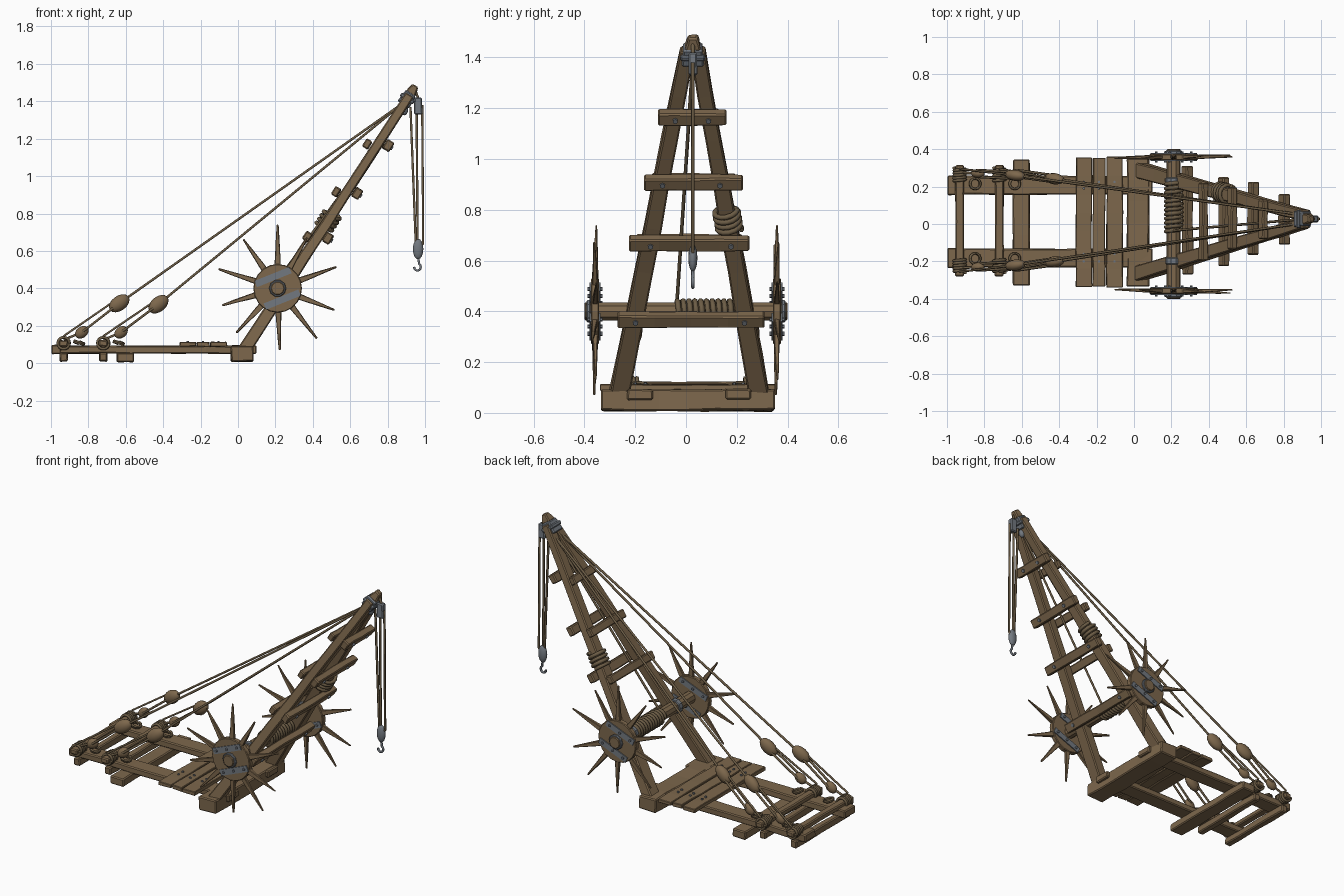
import bpy, bmesh, math, random
from mathutils import Vector, Matrix

if "Cube" in bpy.data.objects:
    bpy.data.objects.remove(bpy.data.objects["Cube"])

rng = random.Random(4)
V = Vector


def material(name, rgb):
    m = bpy.data.materials.new(name)
    m.diffuse_color = (*rgb, 1)
    m.use_nodes = True
    m.node_tree.nodes["Principled BSDF"].inputs["Base Color"].default_value = m.diffuse_color
    return m


WOOD = material("weathered_wood", (0.205, 0.137, 0.073))
ROPE = material("hemp_rope", (0.15, 0.108, 0.06))
IRON = material("grey_iron", (0.17, 0.19, 0.215))


def finish(name, bm, mat, bevel=0, smooth=False):
    bmesh.ops.recalc_face_normals(bm, faces=bm.faces)
    for f in bm.faces:
        f.smooth = smooth
    me = bpy.data.meshes.new(name)
    bm.to_mesh(me)
    bm.free()
    me.materials.append(mat)
    ob = bpy.data.objects.new(name, me)
    bpy.context.collection.objects.link(ob)
    if bevel:
        mod = ob.modifiers.new("worn_edges", 'BEVEL')
        mod.width, mod.segments = bevel, 1
        mod.limit_method, mod.angle_limit = 'ANGLE', math.radians(50)
    return ob


def loft(name, a, b, outline, mat, up, taper, n, jitter, bevel):
    """Sweep a 2D outline from a to b, with slightly uneven hewn sections."""
    a, b = V(a), V(b)
    d = (b - a).normalized()
    s = d.cross(V(up)).normalized()
    u = s.cross(d)
    bm, rings = bmesh.new(), []
    for i in range(n + 1):
        t = i / n
        k = 1 + (taper - 1) * t
        c = a.lerp(b, t)
        rings.append([bm.verts.new(c + s * (x * k + rng.uniform(-jitter, jitter))
                                   + u * (y * k + rng.uniform(-jitter, jitter)))
                      for x, y in outline])
    m = len(outline)
    for r, q in zip(rings, rings[1:]):
        for i in range(m):
            bm.faces.new((r[i], r[(i + 1) % m], q[(i + 1) % m], q[i]))
    bm.faces.new(rings[0])
    bm.faces.new(rings[-1])
    return finish(name, bm, mat, bevel)


def beam(name, a, b, w, h, mat=WOOD, up=(0, 0, 1), taper=1, n=4, jitter=0.0025, bevel=0.006):
    box = [(-w / 2, -h / 2), (w / 2, -h / 2), (w / 2, h / 2), (-w / 2, h / 2)]
    return loft(name, a, b, box, mat, up, taper, n, jitter, bevel)


def rod(name, a, b, r, mat=WOOD, up=(0, 0, 1), sides=12, bevel=0.004):
    ring = [(r * math.cos(math.tau * i / sides), r * math.sin(math.tau * i / sides))
            for i in range(sides)]
    return loft(name, a, b, ring, mat, up, 1, 1, 0, bevel)


def rope(name, pts, r=0.007, mat=ROPE):
    cu = bpy.data.curves.new(name, 'CURVE')
    cu.dimensions, cu.bevel_depth, cu.bevel_resolution, cu.use_fill_caps = '3D', r, 1, True
    sp = cu.splines.new('POLY')
    sp.points.add(len(pts) - 1)
    for p, co in zip(sp.points, pts):
        p.co = (*co, 1)
    tmp = bpy.data.objects.new(name, cu)
    me = bpy.data.meshes.new_from_object(tmp)
    bpy.data.objects.remove(tmp)
    me.materials.clear()
    me.materials.append(mat)
    for f in me.polygons:
        f.use_smooth = True
    ob = bpy.data.objects.new(name, me)
    bpy.context.collection.objects.link(ob)


def coil(name, a, b, radius, turns, r=0.008):
    a, b = V(a), V(b)
    rot = (b - a).to_track_quat('Z', 'Y')
    n = turns * 14
    rope(name, [a.lerp(b, i / n) + rot @ V((radius * math.cos(math.tau * i / 14),
         radius * math.sin(math.tau * i / 14), 0)) for i in range(n + 1)], r)


def pulley(name, c, along, size, mat=WOOD):
    bm = bmesh.new()
    rot = V(along).to_track_quat('Z', 'Y').to_matrix().to_4x4()
    bmesh.ops.create_uvsphere(bm, u_segments=12, v_segments=8, radius=1,
                              matrix=Matrix.Translation(c) @ rot @ Matrix.Diagonal((*size, 1)))
    finish(name, bm, mat, smooth=True)


def bolt(p, n, r=0.011):
    n = V(n).normalized()
    rod("bolt", V(p) - n * 0.004, V(p) + n * 0.007, r, IRON,
        (1, 0, 0) if abs(n.x) < 0.5 else (0, 1, 0), 6, 0)


# Sloping A-frame: leg position at height z, and its forward normal
N = V((0.838, 0, -0.546))


def leg(side, z):
    t = (z - 0.05) / 1.37
    y0, y1 = (0.292, 0.047) if side > 0 else (-0.267, 0.003)
    return V((0.02 + 0.89 * t, y0 + (y1 - y0) * t, z))


for s in (-1, 1):
    beam("a_frame_leg", leg(s, 0.05), leg(s, 1.43), 0.08, 0.066, up=N, taper=0.72, n=8)

# Rungs nailed across the front and back of the legs
for z, y0, y1 in ((0.395, -0.27, 0.31), (0.695, -0.225, 0.25),
                  (0.935, -0.165, 0.225), (1.19, -0.11, 0.16)):
    c = leg(1, z)
    front = c + N * 0.05
    beam("front_rung", (front.x, y0, front.z), (front.x, y1, front.z), 0.056, 0.042, up=N)
    for s in (-1, 1):
        bolt(leg(s, z) + N * 0.072, N)
    if z > 0.5:
        back = leg(1, z - 0.045) - N * 0.048
        beam("back_rung", (back.x, y0 + 0.03, back.z), (back.x, y1 - 0.03, back.z),
             0.05, 0.036, up=N)
coil("leg_rope_wrap", leg(1, 0.72), leg(1, 0.80), 0.047, 4, 0.011)

# Iron cap and wooden tip at the apex
D = V((0.545, 0, 0.838))
apex = V((0.905, 0.027, 1.415))
beam("apex_cap", apex - D * 0.04, apex + D * 0.035, 0.088, 0.074, IRON, N, 0.85, 1, 0)
beam("apex_band", apex - D * 0.012, apex + D * 0.012, 0.096, 0.084, IRON, N, 1, 1, 0)
beam("apex_tip", apex + D * 0.03, apex + D * 0.082, 0.06, 0.058, WOOD, N, 0.6, 2)
pulley("cap_pulley", (0.888, 0.027, 1.355), (0, 0, 1), (0.022, 0.02, 0.03), IRON)

# Base frame
for y in (-0.182, 0.207):
    beam("base_rail", (-0.985, y, 0.072), (0.1, y, 0.072), 0.1, 0.042, n=8)
    beam("rail_end", (-0.998, y, 0.074), (-0.945, y, 0.074), 0.104, 0.05, n=1)
beam("foot_beam", (0.022, -0.335, 0.052), (0.022, 0.35, 0.052), 0.118, 0.085, n=6, jitter=0.004)
beam("rear_sleeper", (-0.603, -0.33, 0.031), (-0.603, 0.345, 0.031), 0.092, 0.05, n=5)
for x in (-0.932, -0.72):
    beam("lower_crossbar", (x, -0.25, 0.032), (x, 0.28, 0.032), 0.042, 0.046)
    beam("upper_crossbar", (x, -0.28, 0.106), (x, 0.315, 0.106), 0.046, 0.032)

# Deck planks
for x, w in ((-0.268, 0.085), (-0.187, 0.066), (-0.104, 0.088)):
    e = rng.uniform(0, 0.015)
    beam("deck_plank", (x, -0.342 + e, 0.1), (x, 0.362 - e, 0.1), w, 0.024,
         n=7, jitter=0.003, bevel=0.003)
    for y in (-0.2, -0.16, 0.19, 0.225):
        bolt((x, y, 0.112), (0, 0, 1), 0.007)

# Winch axle with its rope drum
AX, AZ = 0.212, 0.4
rod("winch_axle", (AX, -0.4, AZ), (AX, 0.4, AZ), 0.037, sides=10)
coil("drum_rope", (AX, -0.04, AZ), (AX, 0.235, AZ), 0.042, 12, 0.011)
rope("hoist_rope", [(AX, -0.035, AZ + 0.045), (0.885, 0.025, 1.36)])

# Spiked hand wheels: spoke angle and length
SPOKES = ((90, .34), (60, .315), (20, .335), (-21, .325), (-52, .34),
          (-88, .33), (-133, .325), (-163, .31), (162, .333), (125, .32))
tilt = math.radians(22)
along, across = V((math.cos(tilt), 0, math.sin(tilt))), V((-math.sin(tilt), 0, math.cos(tilt)))
for s in (-1, 1):
    hub = V((AX, s * 0.358, AZ))
    rod("wheel_disc", hub - V((0, 0.016, 0)), hub + V((0, 0.016, 0)), 0.13, sides=20)
    for ang, length in SPOKES:
        a = math.radians(ang)
        d = V((math.cos(a), 0, math.sin(a)))
        tip = hub + d * length + V((0, rng.uniform(-0.012, 0.012), 0))
        beam("wheel_spoke", hub + d * 0.1, tip, 0.034, 0.024, up=(0, 1, 0),
             taper=0.3, n=3, jitter=0.0015, bevel=0.003)
    for face in (-1, 1):
        for k in (-1, 1):
            c = hub + across * (k * 0.065) + V((0, face * 0.018, 0))
            beam("wheel_strap", c - along * 0.1, c + along * 0.1, 0.036, 0.008, IRON,
                 (0, 1, 0), 1, 1, 0, 0)
            for t in (-0.075, 0.0, 0.075):
                bolt(c + along * t + V((0, face * 0.004, 0)), (0, face, 0), 0.008)
    rod("axle_collar", (AX, s * 0.376, AZ), (AX, s * 0.392, AZ), 0.046, IRON, sides=10)
    ly = leg(s, AZ).y
    rod("axle_bracket", (AX, ly - 0.018, AZ), (AX, ly + 0.018, AZ), 0.044, IRON, sides=10)

# Stay ropes with block and tackle, two on each side
for s in (-1, 1):
    for bx, bz, by, lx, ax in ((-0.635, 0.32, 0.24, -0.835, -0.932),
                               (-0.425, 0.315, 0.222, -0.625, -0.72)):
        top = V((0.875, 0.027 + s * 0.025, 1.385))
        block = V((bx, 0.02 + s * by, bz))
        low = V((lx, 0.02 + s * 0.25, 0.165))
        bar = V((ax, 0.02 + s * 0.255, 0.125))
        rope("stay_rope", [top, block])
        pulley("stay_block", block, top - block, (0.03, 0.04, 0.062))
        pulley("lower_block", low, block - low, (0.024, 0.03, 0.04))
        for o in (-0.018, 0.018):
            off = V((0, o, 0))
            rope("tackle_rope", [block + off, low + off])
        rope("tackle_fall", [block + V((0, 0, 0.03)), bar + V((0, s * 0.02, 0.02))], 0.006)
        rope("tackle_anchor", [low, bar])
        coil("bar_lashing", (ax, 0.02 + s * 0.21, 0.107), (ax, 0.02 + s * 0.28, 0.107), 0.031, 5)
        # Loose rope end looped on the rail
        coil("loose_loop", (ax + 0.08, 0.015 + s * 0.2, 0.102),
             (ax + 0.085, 0.015 + s * 0.2, 0.116), 0.028, 2, 0.006)

# Hanging pulley, falls and hook
HX, HY = 0.963, 0.027
rope("pulley_hanger", [(0.925, HY, 1.465), (0.95, HY, 1.455), (0.965, HY, 1.41)], 0.008)
beam("hanging_pulley", (HX, HY, 1.33), (HX, HY, 1.42), 0.036, 0.046, IRON, (1, 0, 0), 0.9, 1, 0)
for x0, z0, x1, z1 in ((0.922, 1.37, 0.95, 0.65), (0.955, 1.34, 0.96, 0.66), (0.985, 1.38, 0.99, 0.64)):
    rope("fall_rope", [(x0, HY, z0), (x1, HY, z1), (HX, HY, 0.61)])
pulley("hook_block", (HX, HY, 0.61), (0, 0, 1), (0.028, 0.018, 0.055), IRON)
rope("hook", [(HX, HY, 0.57)] + [(HX - 0.004 + 0.018 * math.cos(a), HY, 0.515 + 0.02 * math.sin(a))
     for a in (math.radians(t) for t in range(60, -181, -30))], 0.007, IRON)
